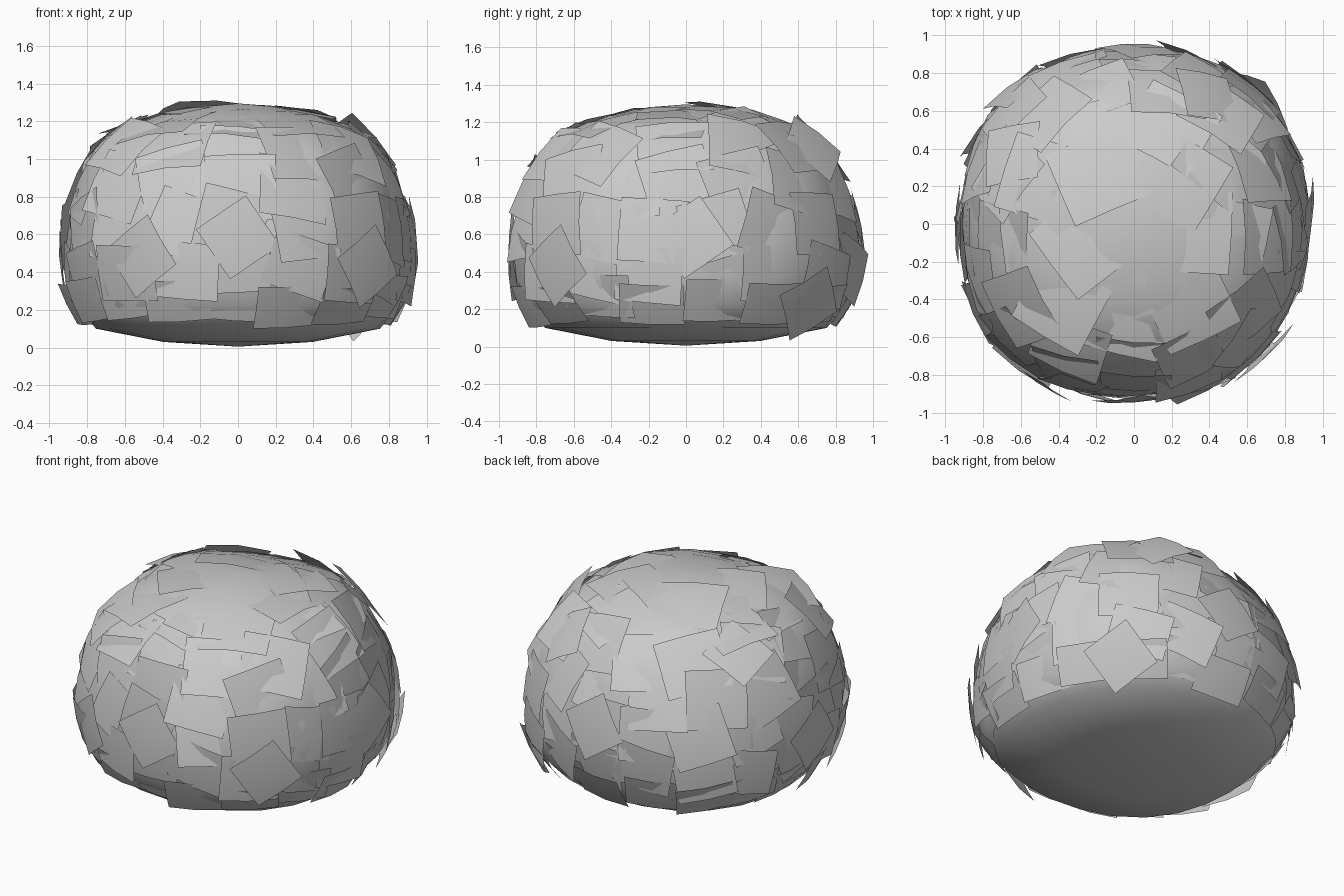
import bpy, bmesh, math, random
from mathutils import Vector

if "Cube" in bpy.data.objects:
    bpy.data.objects.remove(bpy.data.objects["Cube"])

random.seed(7)

# Half outline of the bush: (radius, height), bottom to top
PROFILE = [(0.0, 0.005), (0.4, 0.03), (0.76, 0.10), (0.87, 0.22), (0.915, 0.38),
           (0.92, 0.55), (0.90, 0.70), (0.85, 0.86), (0.77, 1.02), (0.64, 1.15),
           (0.42, 1.235), (0.2, 1.28), (0.0, 1.295)]
LENGTHS = [0.0]
for a, b in zip(PROFILE, PROFILE[1:]):
    LENGTHS.append(LENGTHS[-1] + math.dist(a, b))


def surface(s, ang):
    """Point at arc length s up the outline, turned by ang; plan is a soft square."""
    s = max(0.0, min(LENGTHS[-1], s))
    i = max(k for k in range(len(PROFILE) - 1) if LENGTHS[k] <= s)
    t = (s - LENGTHS[i]) / (LENGTHS[i + 1] - LENGTHS[i])
    r = PROFILE[i][0] * (1 - t) + PROFILE[i + 1][0] * t
    z = PROFILE[i][1] * (1 - t) + PROFILE[i + 1][1] * t
    r *= 1.015 - 0.025 * math.cos(4 * ang)
    return Vector((r * math.cos(ang), r * math.sin(ang), z))


def finish(bm, name):
    mesh = bpy.data.meshes.new(name)
    bm.to_mesh(mesh)
    bm.free()
    for p in mesh.polygons:
        p.use_smooth = True
    obj = bpy.data.objects.new(name, mesh)
    bpy.context.collection.objects.link(obj)
    return obj


# Rounded inner body with the smooth shallow underside
N = 24
bm = bmesh.new()
rings = [[bm.verts.new(surface(s, math.tau * k / N)) for k in range(N)]
         for s in LENGTHS[1:-1]]
for lo, hi in zip(rings, rings[1:]):
    for k in range(N):
        bm.faces.new((lo[k], lo[(k + 1) % N], hi[(k + 1) % N], hi[k]))
for ring, s in ((rings[0], 0), (rings[-1], LENGTHS[-1])):
    tip = bm.verts.new(surface(s, 0))
    for k in range(N):
        bm.faces.new((ring[k], ring[(k + 1) % N], tip))
bmesh.ops.recalc_face_normals(bm, faces=bm.faces)
finish(bm, "bush_body")

# Overlapping foliage patches, slightly bent and tilted, laid in rows
bm = bmesh.new()


def patch(s, ang, width, height, spin, lift):
    c = surface(s, ang)
    up = (surface(s + 0.1, ang) - surface(s - 0.1, ang)).normalized()
    side = Vector((-math.sin(ang), math.cos(ang), 0))
    nrm = side.cross(up).normalized()
    u = side * math.cos(spin) + up * math.sin(spin)
    v = up * math.cos(spin) - side * math.sin(spin)
    tilt_u, tilt_v = random.uniform(-0.12, 0.12), random.uniform(-0.12, 0.12)
    grid = []
    for j in (-1, 0, 1):
        for i in (-1, 0, 1):
            a, b = i * width / 2, j * height / 2
            out = lift + a * tilt_u + b * tilt_v - 0.45 * (a * a + b * b)
            p = c + u * a + v * b + nrm * out
            p.x = max(-0.99, min(0.99, p.x))
            p.y = max(-1.0, min(1.0, p.y))
            p.z = max(0.03, min(1.31, p.z))
            grid.append(bm.verts.new(p))
    for j in range(2):
        for i in range(2):
            k = j * 3 + i
            bm.faces.new((grid[k], grid[k + 1], grid[k + 4], grid[k + 3]))


# Rows: (arc length, number of patches, patch height)
for s, n, h in ((0.95, 18, 0.24), (1.13, 18, 0.30), (1.36, 18, 0.34), (1.60, 16, 0.36),
                (1.82, 13, 0.36), (2.07, 9, 0.40), (2.30, 5, 0.42)):
    r = surface(s, 0).xy.length
    for k in range(n):
        ang = math.tau * (k + random.uniform(-0.15, 0.15)) / n - math.pi / 2
        spin = random.uniform(-0.35, 0.35) if s > 1.0 else random.uniform(-0.1, 0.1)
        patch(s + random.uniform(-0.03, 0.03), ang, math.tau * r / n * 1.15, h, spin,
              random.uniform(-0.005, 0.025))
# A few stray corners that stick out of the outline
for s, deg in ((1.2, 238), (1.2, 180), (1.85, 150), (1.3, 2), (1.35, 88),
               (1.3, 270), (1.8, 60), (0.95, 45), (1.15, 315)):
    patch(s, math.radians(deg), 0.32, 0.32, 0.6, 0.04)
finish(bm, "bush_foliage")
